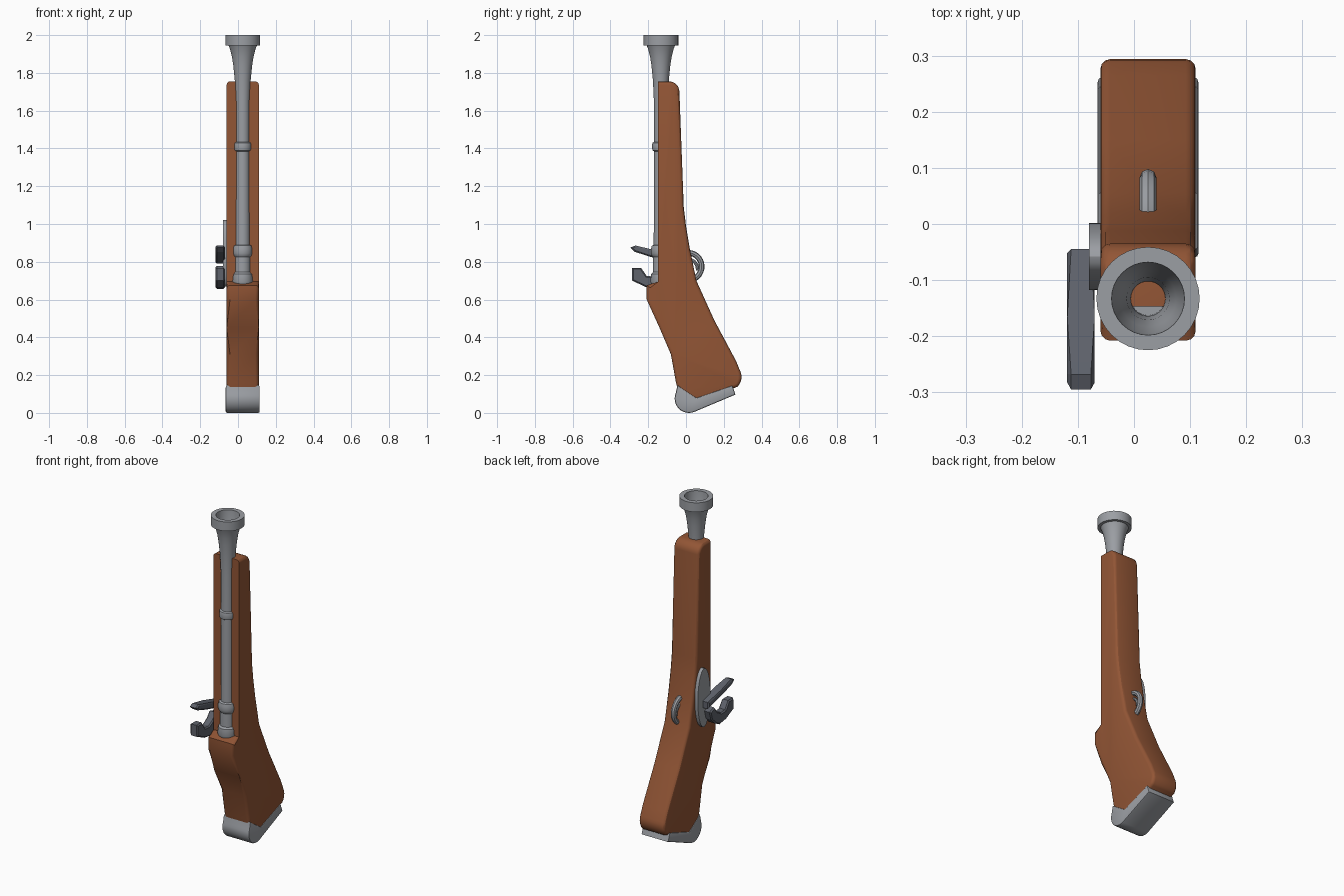
import bpy, bmesh, math
from mathutils import Vector

if "Cube" in bpy.data.objects:
    bpy.data.objects.remove(bpy.data.objects["Cube"])

CX = 0.025          # centre plane of the gun
BY = -0.133         # barrel axis


def material(name, rgb):
    m = bpy.data.materials.new(name)
    m.diffuse_color = (*rgb, 1)
    m.use_nodes = True
    m.node_tree.nodes["Principled BSDF"].inputs["Base Color"].default_value = m.diffuse_color
    return m


WOOD = material("brown wood", (0.29, 0.092, 0.036))
METAL = material("grey metal", (0.33, 0.345, 0.37))
DARK = material("dark iron", (0.115, 0.125, 0.15))


def finish(name, bm, mat, angle=30):
    bmesh.ops.recalc_face_normals(bm, faces=bm.faces)
    me = bpy.data.meshes.new(name)
    bm.to_mesh(me)
    bm.free()
    me.materials.append(mat)
    ob = bpy.data.objects.new(name, me)
    bpy.context.collection.objects.link(ob)
    bpy.ops.object.select_all(action='DESELECT')
    ob.select_set(True)
    bpy.context.view_layer.objects.active = ob
    bpy.ops.object.shade_smooth_by_angle(angle=math.radians(angle))
    return ob


def slab(name, pts, x0, x1, mat, bevel=0.0, segs=1, keep=lambda a, b: True, angle=30):
    """Side profile in (y, z), extruded across x, with its rim edges bevelled."""
    bm = bmesh.new()
    f = bm.faces.new([bm.verts.new((x0, y, z)) for y, z in pts])
    ext = bmesh.ops.extrude_face_region(bm, geom=[f])["geom"]
    for v in ext:
        if isinstance(v, bmesh.types.BMVert):
            v.co.x = x1
    if bevel:
        rim = [e for e in bm.edges
               if abs(e.verts[0].co.x - e.verts[1].co.x) < 1e-6
               and keep(e.verts[0].co, e.verts[1].co)]
        bmesh.ops.bevel(bm, geom=rim, offset=bevel, offset_type='OFFSET',
                        segments=segs, profile=0.5, affect='EDGES', clamp_overlap=True)
    return finish(name, bm, mat, angle)


def lathe(name, prof, mat, segs=32):
    """Profile of (radius, z) turned around the barrel axis."""
    bm = bmesh.new()
    rings = []
    for r, z in prof:
        if r == 0:
            rings.append([bm.verts.new((CX, BY, z))] * segs)
        else:
            rings.append([bm.verts.new((CX + r * math.cos(2 * math.pi * i / segs),
                                        BY + r * math.sin(2 * math.pi * i / segs), z))
                          for i in range(segs)])
    for a, b in zip(rings, rings[1:]):
        for i in range(segs):
            j = (i + 1) % segs
            bm.faces.new(list(dict.fromkeys([a[i], a[j], b[j], b[i]])))
    return finish(name, bm, mat)


def arc(cy, cz, r, a0, a1, n):
    return [(cy + r * math.cos(math.radians(a0 + (a1 - a0) * i / n)),
             cz + r * math.sin(math.radians(a0 + (a1 - a0) * i / n))) for i in range(n + 1)]


# Wooden stock, sharp along the barrel seat, rounded elsewhere
stock = ([(-0.147, 1.755)] + arc(-0.09, 1.70, 0.055, 90, 3, 6) +
         [(-0.012, 1.09), (0.0, 0.99), (0.02, 0.87), (0.055, 0.70), (0.15, 0.49), (0.265, 0.275)] +
         arc(0.221, 0.19, 0.073, 25, -45, 6) +
         [(0.06, 0.06), (-0.04, 0.11), (-0.053, 0.16), (-0.08, 0.31), (-0.14, 0.45),
          (-0.208, 0.60), (-0.208, 0.675), (-0.147, 0.695)])
on_seat = lambda a, b: abs(a.y + 0.147) < 1e-4 and abs(b.y + 0.147) < 1e-4
slab("stock", stock, -0.06, 0.11, WOOD, 0.018, 3, lambda a, b: not on_seat(a, b))

# Metal butt plate wrapping the foot of the stock
butt = ([(0.245, 0.145), (0.055, 0.08), (-0.045, 0.147)] +
        arc(0.016, 0.076, 0.076, 158, 290, 12) + [(0.262, 0.097)])
slab("butt_plate", butt, -0.065, 0.115, METAL, 0.008, 2)

# Flared barrel with breech, bands, muzzle rim and open bore
lathe("barrel", [
    (0, 0.68), (0.05, 0.68), (0.056, 0.695), (0.051, 0.735), (0.042, 0.745), (0.042, 0.825),
    (0.048, 0.832), (0.052, 0.845), (0.052, 0.868), (0.048, 0.885), (0.038, 0.89), (0.036, 1.385),
    (0.044, 1.39), (0.046, 1.398), (0.046, 1.422), (0.044, 1.43), (0.036, 1.435),
    (0.037, 1.65), (0.042, 1.76), (0.050, 1.84), (0.057, 1.885), (0.067, 1.925), (0.075, 1.945),
    (0.092, 1.945), (0.092, 2.0), (0.065, 2.0), (0.062, 1.945), (0.05, 1.89), (0.038, 1.83),
    (0.031, 1.76), (0.03, 1.70), (0, 1.70)], METAL)

# Oval lock plate on the left side
oval = [(-0.058 + 0.06 * math.cos(i * math.pi / 16), 0.845 + 0.175 * math.sin(i * math.pi / 16))
        for i in range(32)]
slab("lock_plate", oval, -0.08, -0.055, METAL)

# Hooked hammer and the striking arm above it
hammer = [(-0.285, 0.70), (-0.285, 0.768), (-0.238, 0.768), (-0.208, 0.725), (-0.17, 0.722),
          (-0.13, 0.745), (-0.105, 0.778), (-0.06, 0.765), (-0.075, 0.715), (-0.11, 0.68),
          (-0.155, 0.657), (-0.21, 0.665)]
frizzen = [(-0.295, 0.875), (-0.268, 0.886), (-0.165, 0.862), (-0.045, 0.83),
           (-0.045, 0.79), (-0.185, 0.825), (-0.272, 0.853)]
for name, pts in (("hammer", hammer), ("striking_arm", frizzen)):
    slab(name, pts, -0.119, -0.07, DARK, 0.007, 1, angle=20)


def tube(name, path, r, mat, sides=8):
    """Round bar along (y, z) points in the centre plane."""
    bm = bmesh.new()
    P = [Vector((CX, y, z)) for y, z in path]
    rings = []
    for i, p in enumerate(P):
        t = (P[min(i + 1, len(P) - 1)] - P[max(i - 1, 0)]).normalized()
        n = t.cross(Vector((1, 0, 0)))
        rings.append([bm.verts.new(p + r * (Vector((1, 0, 0)) * math.cos(2 * math.pi * k / sides)
                                            + n * math.sin(2 * math.pi * k / sides)))
                      for k in range(sides)])
    for a, b in zip(rings, rings[1:]):
        for k in range(sides):
            j = (k + 1) % sides
            bm.faces.new((a[k], a[j], b[j], b[k]))
    bm.faces.new(rings[0])
    bm.faces.new(rings[-1])
    return finish(name, bm, mat)


# Trigger guard and curved trigger
tube("trigger_guard", arc(0.01, 0.775, 0.073, 110, -80, 16), 0.015, METAL)
tube("trigger", [(0.02, 0.815), (0.045, 0.80), (0.058, 0.78), (0.062, 0.755)], 0.009, METAL)
